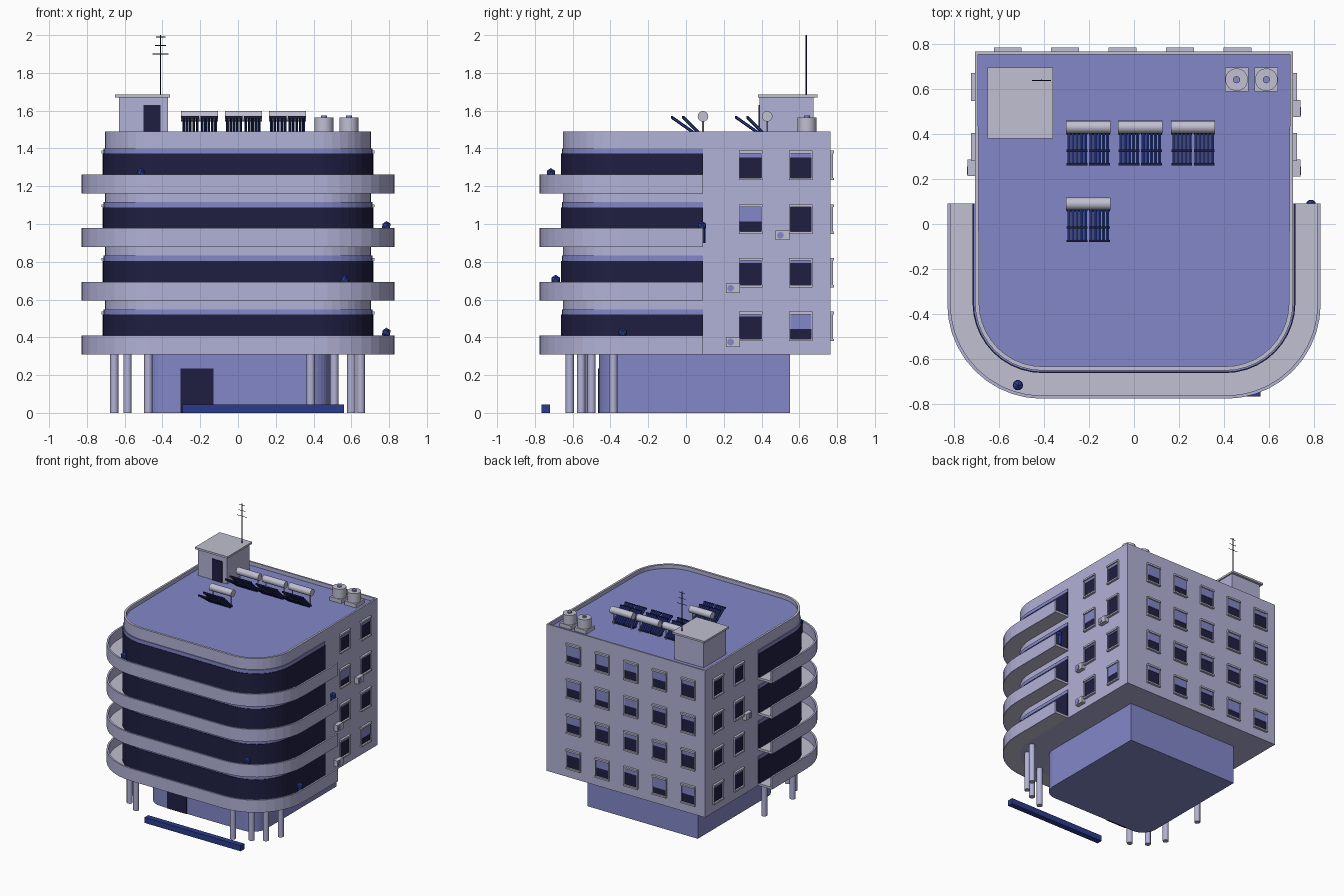
import bpy, bmesh, math, random
from mathutils import Matrix, Vector

random.seed(4)
if "Cube" in bpy.data.objects:
    bpy.data.objects.remove(bpy.data.objects["Cube"])


def material(name, rgb):
    m = bpy.data.materials.new(name)
    m.use_nodes = True
    color = [(c / 255) ** 2.2 for c in rgb] + [1]
    m.diffuse_color = color
    m.node_tree.nodes["Principled BSDF"].inputs["Base Color"].default_value = color
    return m


MATS = [material("lavender_wall", (176, 176, 214)), material("pale_grey", (190, 190, 208)),
        material("periwinkle", (130, 134, 198)), material("dark_glass", (36, 36, 68)),
        material("navy", (46, 62, 140))]
WALL, GREY, BLUE, GLASS, NAVY = range(5)


def finish(name, bm, smooth=False):
    bmesh.ops.recalc_face_normals(bm, faces=bm.faces)
    me = bpy.data.meshes.new(name)
    bm.to_mesh(me)
    bm.free()
    for m in MATS:
        me.materials.append(m)
    ob = bpy.data.objects.new(name, me)
    bpy.context.collection.objects.link(ob)
    if smooth:
        bpy.ops.object.select_all(action='DESELECT')
        bpy.context.view_layer.objects.active = ob
        ob.select_set(True)
        bpy.ops.object.shade_smooth_by_angle(angle=math.radians(40))
    return ob


def paint(verts, mat):
    for f in {f for v in verts for f in v.link_faces}:
        f.material_index = mat


def add_box(bm, x, y, z, mat, frame=Matrix()):
    """Box from (low, high) pairs, placed in a frame."""
    mid = [(a + b) / 2 for a, b in (x, y, z)]
    size = [b - a for a, b in (x, y, z)]
    m = frame @ Matrix.Translation(mid) @ Matrix.Diagonal(size + [1])
    paint(bmesh.ops.create_cube(bm, size=1, matrix=m)["verts"], mat)


def add_rod(bm, a, b, r, mat, sides=12):
    a, b = Vector(a), Vector(b)
    turn = (b - a).to_track_quat('Z', 'Y').to_matrix().to_4x4()
    m = Matrix.Translation((a + b) / 2) @ turn
    paint(bmesh.ops.create_cone(bm, cap_ends=True, segments=sides, radius1=r, radius2=r,
                                depth=(b - a).length, matrix=m)["verts"], mat)


def box(name, x, y, z, mat):
    bm = bmesh.new()
    add_box(bm, x, y, z, mat)
    return finish(name, bm)


def u_path(hw, front, back, r, steps=10):
    """Outline from back left round the curved front to back right."""
    arc = [(hw - r + r * math.cos(t), front + r - r * math.sin(t))
           for t in (math.pi / 2 * i / steps for i in range(steps + 1))]
    half = [(hw, back)] + arc
    return half + [(-x, y) for x, y in reversed(half)]


def add_prism(bm, pts, z0, z1, mat):
    base = bm.faces.new([bm.verts.new((x, y, z0)) for x, y in pts])
    new = bmesh.ops.extrude_face_region(bm, geom=[base])["geom"]
    verts = [g for g in new if isinstance(g, bmesh.types.BMVert)]
    bmesh.ops.translate(bm, verts=verts, vec=(0, 0, z1 - z0))
    paint(verts + list(base.verts), mat)
    return [g for g in new if isinstance(g, bmesh.types.BMFace)][0]


def u_strip(outer, inner):
    return outer + inner[::-1]


# Ground floor with entrance
bm = bmesh.new()
add_prism(bm, u_path(.49, -.46, .55, .12), 0, .31, BLUE)
finish("ground_floor", bm)
box("entrance_door", (-.305, -.13), (-.466, -.45), (0, .235), GLASS)
box("front_planter", (-.295, .56), (-.765, -.72), (0, .045), NAVY)

# Columns under the overhang
bm = bmesh.new()
for x, y in [(-.475, -.615), (-.585, -.54), (-.655, -.42), (-.655, -.06),
             (.385, -.615), (.51, -.555), (.6, -.5), (.65, -.385)]:
    add_rod(bm, (x, y, 0), (x, y, .315), .022, WALL)
finish("columns", bm, True)

# Upper storeys with sunken roof inside a low parapet
bm = bmesh.new()
top = add_prism(bm, u_path(.705, -.65, .765, .3), .31, 1.49, WALL)
rim = bmesh.ops.inset_region(bm, faces=[top], thickness=.018)["faces"]
for f in rim:
    f.material_index = GREY
floor = bmesh.ops.extrude_face_region(bm, geom=[top])["geom"]
bmesh.ops.delete(bm, geom=[top], context='FACES_ONLY')
bmesh.ops.translate(bm, verts=[g for g in floor if isinstance(g, bmesh.types.BMVert)],
                    vec=(0, 0, -.03))
for g in floor:
    if isinstance(g, bmesh.types.BMFace):
        g.material_index = BLUE
finish("upper_storeys", bm)

# Wrap-around balconies and ribbon windows
PITCH, BASE, END = .284, .31, .09
wall = u_path(.703, -.648, END, .298)
outer = u_path(.828, -.775, END, .42)
inner = u_path(.814, -.761, END, .406)
glass = u_path(.716, -.661, END, .311)
blind = u_path(.712, -.657, END, .307)
for i in range(4):
    z = BASE + PITCH * i
    bm = bmesh.new()
    add_prism(bm, u_strip(inner, wall), z, z + .018, GREY)
    add_prism(bm, u_strip(outer, inner), z, z + .1, WALL)
    finish(f"balcony_{i + 1}", bm)
    bm = bmesh.new()
    add_prism(bm, u_strip(glass, wall), z + .018, z + .21, GLASS)
    add_prism(bm, u_strip(blind, wall), z + .21, z + .238, BLUE)
    finish(f"ribbon_window_{i + 1}", bm)

# Potted plants on the balconies
bm = bmesh.new()
for x, y, z in [(-.515, -.715, 1.27), (.785, .085, .99), (.565, -.69, .705), (.785, -.335, .425)]:
    add_rod(bm, (x, y, z - .09), (x, y, z - .01), .018, NAVY, 6)
    blob = bmesh.ops.create_icosphere(bm, subdivisions=1, radius=.026,
                                      matrix=Matrix.Translation((x, y, z)))
    paint(blob["verts"], NAVY)
finish("balcony_plants", bm)


# Small windows: pane, roller blind, hood, sill and jambs (wall faces local -y)
def add_window(bm, x, z, drop, frame):
    add_box(bm, (x - .055, x + .055), (-.004, .005), (z, z + .14), GLASS, frame)
    if drop:
        add_box(bm, (x - .055, x + .055), (-.009, .005), (z + .14 - drop, z + .14), BLUE, frame)
    add_box(bm, (x - .062, x + .062), (-.018, .005), (z + .132, z + .146), GREY, frame)
    add_box(bm, (x - .062, x + .062), (-.018, .005), (z - .01, z + .002), GREY, frame)
    for s in (-1, 1):
        add_box(bm, (x + s * .058 - .003, x + s * .058 + .003), (-.012, .005), (z, z + .14), WALL, frame)


def facade(name, origin, angle, columns, drops):
    frame = Matrix.Translation(origin) @ Matrix.Rotation(angle, 4, 'Z')
    bm = bmesh.new()
    for i in range(4):
        for j, x in enumerate(columns):
            add_window(bm, x, .39 + PITCH * i, drops[i][j], frame)
    finish(name, bm)


Q = math.pi / 2
SIDE_DROPS = [(.02, .085), (.02, .02), (.085, 0), (.03, .03)]
facade("left_windows", (.705, 0, 0), Q, (.342, .608), SIDE_DROPS)
facade("right_windows", (-.705, 0, 0), -Q, (-.342, -.608), [(.02, .02)] * 4)
facade("back_windows", (0, .765, 0), 2 * Q, (-.46, -.205, .05, .305, .56),
       [[random.choice((.04, .07, .09)) for _ in range(5)] for _ in range(4)])

# Air conditioners on the side walls
bm = bmesh.new()
for s, y, z in [(1, .512, .94), (1, .248, .66), (1, .248, .375), (-1, .25, .94)]:
    add_box(bm, sorted((s * .70, s * .738)), (y - .037, y + .037), (z - .025, z + .025), GREY)
    add_rod(bm, (s * .73, y - .012, z), (s * .741, y - .012, z), .018, BLUE)
finish("air_conditioners", bm)

# Stair house with roof slab, door and aerial
ROOF = 1.46
box("stair_house", (-.63, -.37), (.39, .675), (ROOF, 1.67), WALL)
box("stair_house_roof", (-.65, -.36), (.38, .695), (1.67, 1.685), GREY)
box("stair_house_door", (-.5, -.41), (.384, .395), (ROOF, 1.63), GLASS)
bm = bmesh.new()
add_rod(bm, (-.41, .637, 1.68), (-.41, .637, 2), .004, GLASS, 6)
for z, w in [(1.99, .025), (1.945, .03), (1.9, .042)]:
    add_rod(bm, (-.41 - w, .637, z), (-.41 + w, .637, z), .002, GLASS, 6)
finish("aerial", bm)

# Water tanks on square plinths
bm = bmesh.new()
for x in (.455, .587):
    add_box(bm, (x - .052, x + .052), (.588, .694), (ROOF, 1.49), GREY)
    add_rod(bm, (x, .64, 1.49), (x, .64, 1.565), .05, GREY, 24)
    add_rod(bm, (x, .64, 1.565), (x, .64, 1.575), .016, BLUE)
finish("water_tanks", bm, True)


# Solar heaters: horizontal tank on legs with two rows of sloping tubes
def solar_heater(name, x, y):
    bm = bmesh.new()
    add_rod(bm, (x - .098, y, 1.57), (x + .098, y, 1.57), .028, GREY, 16)
    for s in (-1, 1):
        add_rod(bm, (x + s * .08, y, ROOF), (x + s * .08, y, 1.55), .004, GREY, 6)
        for y0, y1 in ((-.165, -.03), (-.105, -.01)):
            a, b = Vector((x, y + y0, 1.565)), Vector((x, y + y1, ROOF + .01))
            for k in range(5):
                off = Vector((s * (.013 + .018 * k), 0, 0))
                add_rod(bm, a + off, b + off, .008, NAVY, 6)
            for end in (a, b):
                bar = end + Vector((s * .05, 0, 0))
                add_box(bm, (bar.x - .046, bar.x + .046), (bar.y - .005, bar.y + .005),
                        (bar.z - .006, bar.z + .006), GLASS)
    finish(name, bm, True)


for i, (x, y) in enumerate([(-.203, .43), (.028, .43), (.262, .43), (-.203, .09)]):
    solar_heater(f"solar_heater_{i + 1}", x, y)
